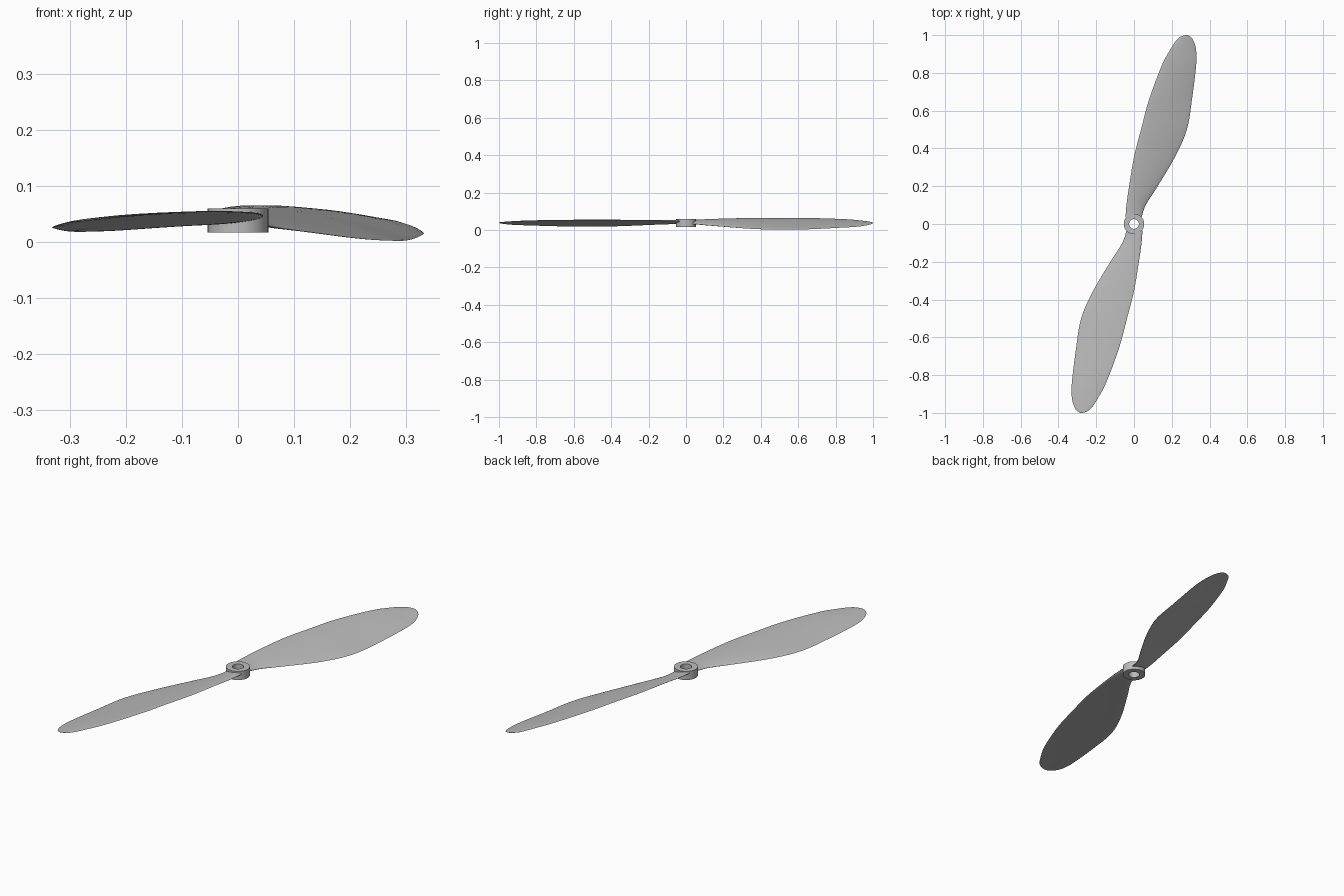
import bpy
import bmesh
import math
from mathutils import Vector

cube = bpy.data.objects.get("Cube")
if cube:
    bpy.data.objects.remove(cube, do_unlink=True)

grey = bpy.data.materials.new("plain_grey")
grey.use_nodes = True
colour = (0.5, 0.5, 0.5, 1)
grey.diffuse_color = colour
grey.node_tree.nodes["Principled BSDF"].inputs["Base Color"].default_value = colour

# Blade stations: y, leading x, trailing x, leading z, trailing z, thickness
STATIONS = [Vector(row) for row in (
    (.035, -.045, .04, .052, .034, .018),
    (.1, -.04, .062, .055, .027, .015),
    (.2, -.026, .125, .06, .018, .011),
    (.355, 0, .217, .064, .006, .009),
    (.5, .037, .28, .065, .002, .008),
    (.66, .08, .307, .064, .004, .007),
    (.84, .147, .329, .058, .013, .006),
    (.92, .19, .329, .052, .018, .005),
    (.97, .222, .315, .046, .026, .004),
    (.992, .247, .298, .042, .032, .003),
    (1, .272, .28, .038, .037, .002),
)]
MID_Z = .04
CAMBER = .004


def refine(rows, steps):
    """Smooth the stations with a Catmull-Rom spline."""
    result = []
    last = len(rows) - 1
    for i in range(last):
        a, b = rows[max(i - 1, 0)], rows[i]
        c, d = rows[i + 1], rows[min(i + 2, last)]
        for s in range(steps):
            t = s / steps
            result.append(b + (c - a) * (t / 2)
                          + (a * 2 - b * 5 + c * 4 - d) * (t * t / 2)
                          + (b * 3 - a - c * 3 + d) * (t ** 3 / 2))
    result.append(rows[last])
    return result


def finish(bm, name):
    bmesh.ops.recalc_face_normals(bm, faces=bm.faces)
    mesh = bpy.data.meshes.new(name)
    bm.to_mesh(mesh)
    bm.free()
    mesh.materials.append(grey)
    obj = bpy.data.objects.new(name, mesh)
    bpy.context.collection.objects.link(obj)
    bpy.ops.object.select_all(action="DESELECT")
    obj.select_set(True)
    bpy.context.view_layer.objects.active = obj
    bpy.ops.object.shade_smooth_by_angle(angle=math.radians(40))


def make_blade(name, side, pitch, sides=28):
    """Loft thin cambered sections; side flips the blade about the hub."""
    bm = bmesh.new()
    rings = []
    for y, x0, x1, z0, z1, thick in refine(STATIONS, 5):
        ring = []
        for k in range(sides):
            a = math.tau * k / sides
            u = (1 - math.cos(a)) / 2
            width = min(1, (x1 - x0) / .2)
            z = MID_Z + (z0 + (z1 - z0) * u - MID_Z) * pitch
            z += math.sin(a) * thick / 2 + CAMBER * width * math.sin(a) ** 2
            ring.append(bm.verts.new((side * (x0 + (x1 - x0) * u), side * y, z)))
        rings.append(ring)
    for low, high in zip(rings, rings[1:]):
        for k in range(sides):
            n = (k + 1) % sides
            bm.faces.new((low[k], low[n], high[n], high[k]))
    bm.faces.new(rings[0])
    bm.faces.new(rings[-1])
    finish(bm, name)


# Hub: a ring with a shaft hole, spun from its rectangular section
def make_hub(outer=.054, inner=.026, bottom=.017, top=.06):
    bm = bmesh.new()
    corners = [bm.verts.new((r, 0, z)) for r, z in
               ((inner, bottom), (outer, bottom), (outer, top), (inner, top))]
    edges = [bm.edges.new((corners[i - 1], corners[i])) for i in range(4)]
    bmesh.ops.spin(bm, geom=corners + edges, cent=(0, 0, 0), axis=(0, 0, 1),
                   angle=math.tau, steps=48, use_merge=True)
    bmesh.ops.remove_doubles(bm, verts=bm.verts, dist=.0001)
    finish(bm, "hub")


make_hub()
make_blade("back_blade", 1, 1)
make_blade("front_blade", -1, .57)
